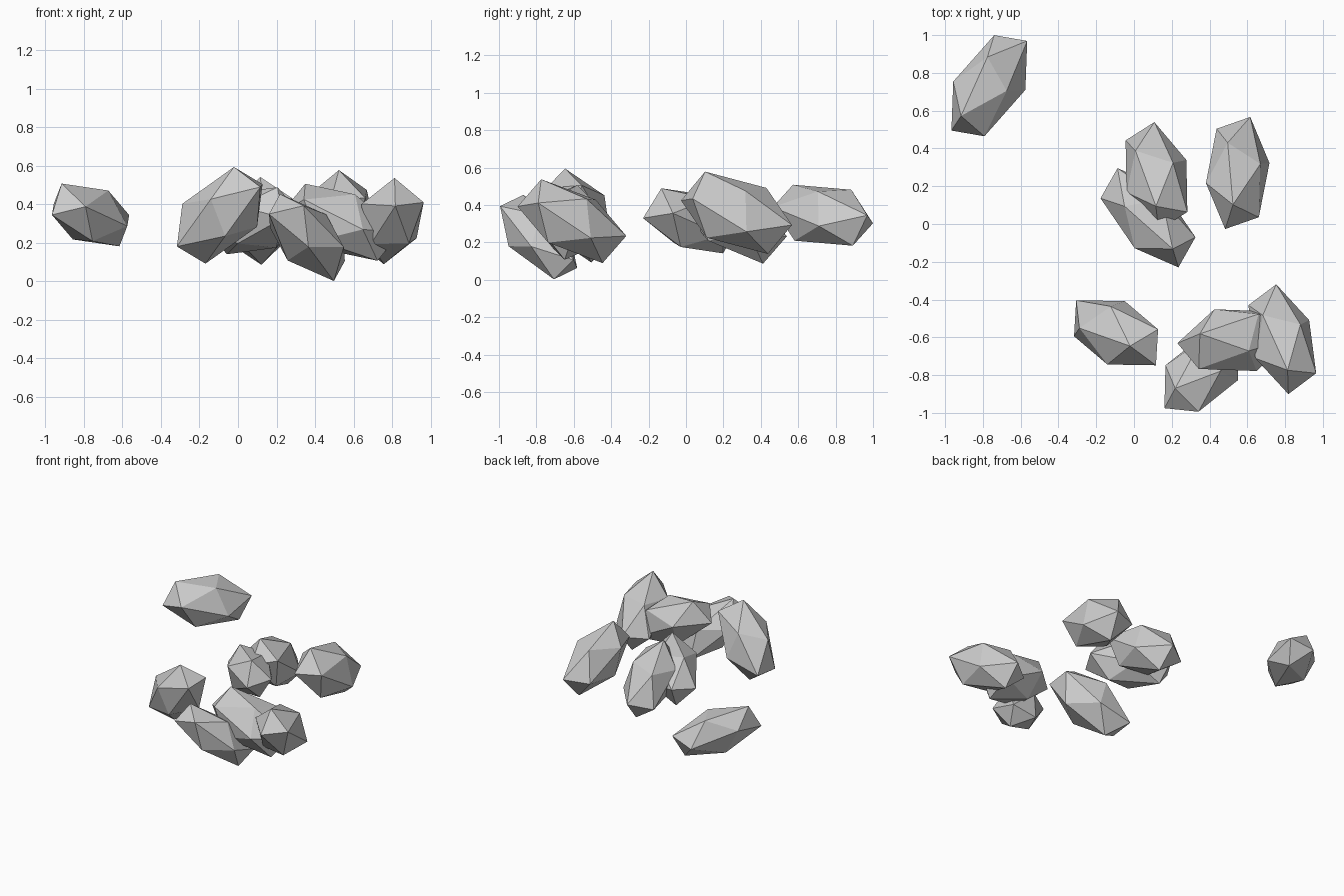
import bpy
import bmesh
from mathutils import Matrix, Vector

cube = bpy.data.objects.get("Cube")
if cube:
    bpy.data.objects.remove(cube, do_unlink=True)

# One flat grey for every stone
grey = (0.6, 0.6, 0.6, 1.0)
stone_grey = bpy.data.materials.new("stone_grey")
stone_grey.use_nodes = True
stone_grey.diffuse_color = grey
shader = next(n for n in stone_grey.node_tree.nodes if n.type == 'BSDF_PRINCIPLED')
shader.inputs["Base Color"].default_value = grey


def add_stone(name, centre, *corners):
    """Stretch and turn a twenty-sided ball so that one of its
    triangles lands on the three corners, given from the centre."""
    bm = bmesh.new()
    bmesh.ops.create_icosphere(bm, subdivisions=1, radius=1.0)
    bm.faces.ensure_lookup_table()
    source = Matrix([v.co for v in bm.faces[0].verts]).transposed()
    target = Matrix([Vector(c) for c in corners]).transposed()
    bm.transform((target @ source.inverted()).to_4x4())
    bmesh.ops.recalc_face_normals(bm, faces=bm.faces)

    mesh = bpy.data.meshes.new(name)
    bm.to_mesh(mesh)
    bm.free()
    mesh.materials.append(stone_grey)
    stone = bpy.data.objects.new(name, mesh)
    stone.location = centre
    bpy.context.collection.objects.link(stone)
    return stone


# Lone stone at the back right
add_stone("outlying_stone", (-.766, .732, .345),
          (-.15, -.16, .163), (-.01, .152, .136), (.092, -.027, .127))

# Middle and back stones
add_stone("back_left_stone", (.549, .27, .358),
          (-.025, -.168, .22), (-.053, .16, .133), (.12, .048, .117))
add_stone("middle_upper_stone", (.119, .253, .314),
          (-.003, -.159, .228), (-.111, .135, .105), (.088, .071, .131))
add_stone("middle_lower_stone", (.074, .033, .315),
          (.131, -.165, .174), (-.124, .061, .14), (.075, .097, .118))

# Front stones
add_stone("front_right_stone", (-.095, -.576, .343),
          (.074, -.07, .251), (-.194, .025, .06), (-.028, .14, .108))
add_stone("front_low_stone", (.358, -.788, .228),
          (-.14, -.082, .226), (-.197, -.187, .122), (-.017, -.206, .165))
add_stone("front_leaning_stone", (.537, -.615, .307),
          (-.188, .034, .2), (.122, .138, .095), (.071, -.057, .145))
add_stone("front_left_stone", (.785, -.61, .313),
          (.028, -.164, .224), (-.103, .127, .115), (.096, .078, .12))
